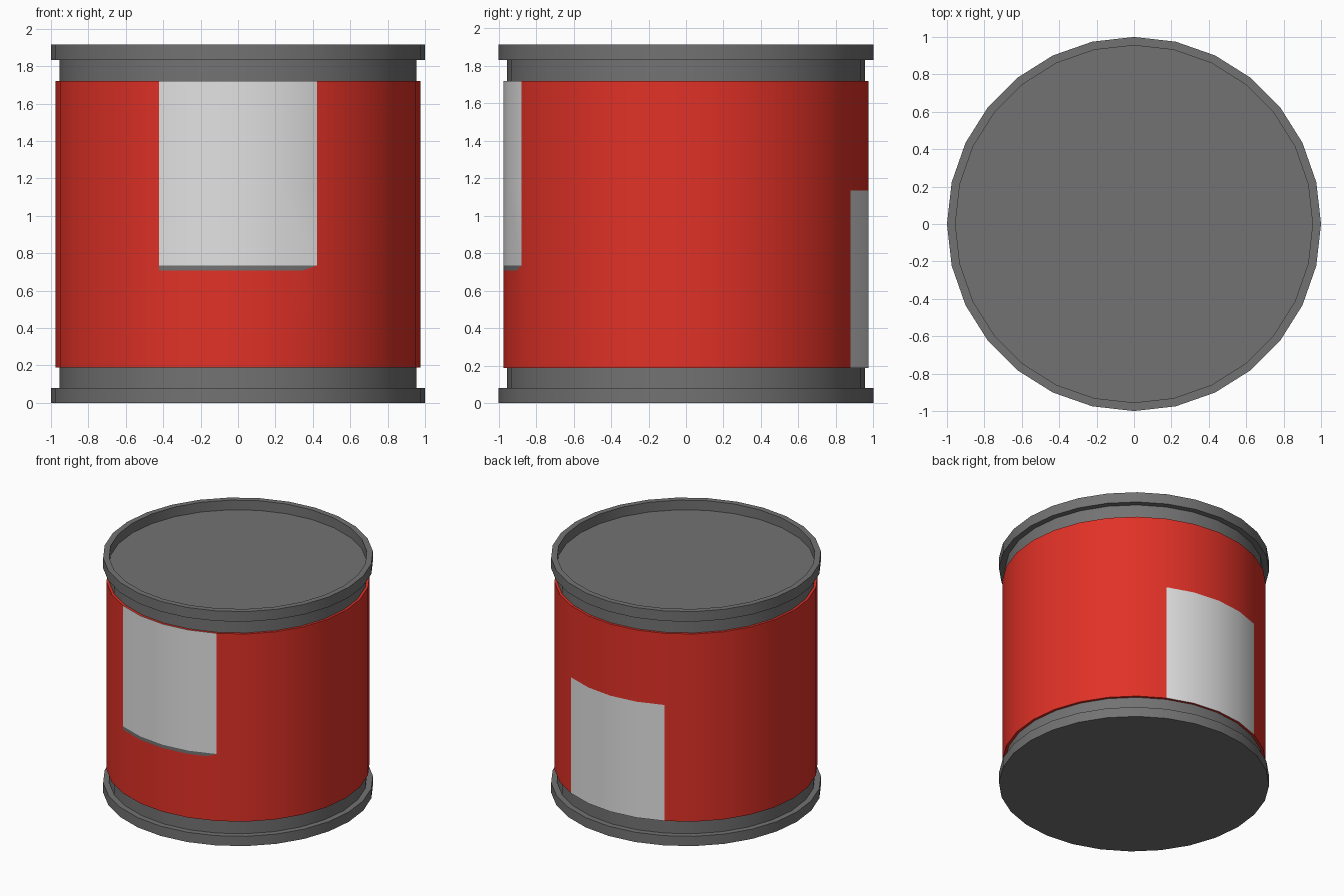
import bpy, bmesh, math
from mathutils import Vector

if "Cube" in bpy.data.objects:
    bpy.data.objects.remove(bpy.data.objects["Cube"])

SIDES = 28


def material(name, colour):
    m = bpy.data.materials.new(name)
    m.diffuse_color = (*colour, 1)
    m.use_nodes = True
    m.node_tree.nodes["Principled BSDF"].inputs["Base Color"].default_value = m.diffuse_color
    return m


RED = material("red", (0.75, 0.031, 0.02))
LABEL = material("light grey", (0.76, 0.76, 0.76))
METAL = material("dark grey", (0.17, 0.17, 0.17))


def lathe(profile, closed=False):
    """Spin (radius, z) points about z; end rings are capped unless closed."""
    bm = bmesh.new()
    rings = []
    for r, z in profile:
        rings.append([bm.verts.new((r * math.cos(2 * math.pi * i / SIDES),
                                    r * math.sin(2 * math.pi * i / SIDES), z))
                      for i in range(SIDES)])
    pairs = list(zip(rings, rings[1:]))
    if closed:
        pairs.append((rings[-1], rings[0]))
    else:
        bm.faces.new(rings[0])
        bm.faces.new(rings[-1])
    for a, b in pairs:
        for i in range(SIDES):
            j = (i + 1) % SIDES
            bm.faces.new((a[i], a[j], b[j], b[i]))
    bmesh.ops.recalc_face_normals(bm, faces=bm.faces)
    return bm


def finish(bm, name, mats):
    me = bpy.data.meshes.new(name)
    bm.to_mesh(me)
    bm.free()
    for m in mats:
        me.materials.append(m)
    ob = bpy.data.objects.new(name, me)
    bpy.context.collection.objects.link(ob)
    bpy.ops.object.select_all(action='DESELECT')
    ob.select_set(True)
    bpy.context.view_layer.objects.active = ob
    bpy.ops.object.shade_smooth_by_angle(angle=math.radians(30))
    return ob


# Metal can: flat bottom, two rims, necks and recessed lid
finish(lathe([(1, 0), (1, .08), (.955, .08), (.955, 1.832), (1, 1.832),
              (1, 1.915), (.955, 1.915), (.955, 1.836)]),
       "can_body", [METAL])

# Red sleeve with front and back label panels
bm = lathe([(.955, .188), (.975, .188), (.975, .708), (.975, .735),
            (.975, 1.135), (.975, 1.72), (.955, 1.72)], closed=True)


def outer(f):
    c = f.calc_center_median()
    return math.hypot(c.x, c.y) > .955 and abs(f.normal.z) < .1


# Slanted end of the dark strip beneath the front label
strip = [f for f in bm.faces if outer(f) and f.calc_center_median().y < 0
         and .71 < f.calc_center_median().z < .735
         and .22 < f.calc_center_median().x < .42]
geom = strip + list({e for f in strip for e in f.edges}) \
             + list({v for f in strip for v in f.verts})
p, n = Vector((.35, 0, .708)), Vector((.027, 0, -.073)).normalized()
bmesh.ops.bisect_plane(bm, geom=geom, plane_co=p, plane_no=n, dist=1e-5)

for f in bm.faces:
    f.material_index = 0
    c = f.calc_center_median()
    if not outer(f) or abs(c.x) > .42:
        continue
    if c.y < 0:
        if c.z > .735:
            f.material_index = 1
        elif c.z > .708 and (c - p).dot(n) < 0:
            f.material_index = 2
    elif c.z < 1.135:
        f.material_index = 1
finish(bm, "label_sleeve", [RED, LABEL, METAL])
